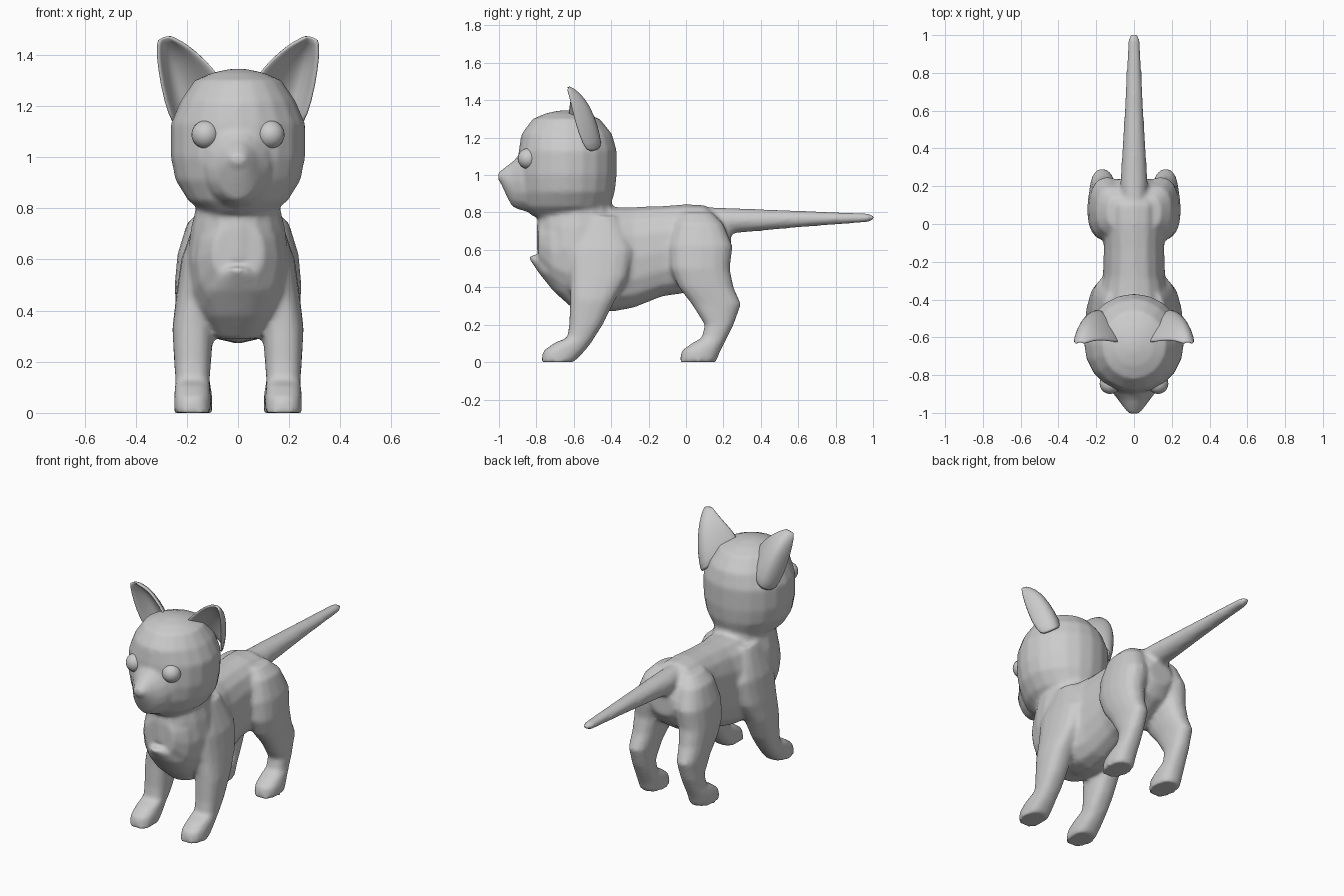
import bpy, bmesh, math
from mathutils import Vector


def loft(bm, axis, rows, n=16, p=1.0, side=1):
    """Skin rings given as (position, low, high, x_low, x_high) along 'y' or 'z'."""
    rings = []
    for t, a0, a1, x0, x1 in rows:
        ring = []
        for i in range(n):
            ang = 2 * math.pi * i / n
            c, s = math.cos(ang), math.sin(ang)
            c = math.copysign(abs(c) ** p, c)
            s = math.copysign(abs(s) ** p, s)
            x = side * ((x0 + x1) / 2 + (x1 - x0) / 2 * c)
            a = (a0 + a1) / 2 + (a1 - a0) / 2 * s
            ring.append(bm.verts.new((x, a, t) if axis == 'z' else (x, t, a)))
        rings.append(ring)
    for r, q in zip(rings, rings[1:]):
        for i in range(n):
            j = (i + 1) % n
            bm.faces.new((r[i], r[j], q[j], q[i]))
    bm.faces.new(rings[0])
    bm.faces.new(rings[-1])


def centred(rows):
    return [(t, a, b, -w, w) for t, a, b, w in rows]


def finish(bm, name):
    bmesh.ops.recalc_face_normals(bm, faces=bm.faces)
    for f in bm.faces:
        f.smooth = True
    me = bpy.data.meshes.new(name)
    bm.to_mesh(me)
    bm.free()
    ob = bpy.data.objects.new(name, me)
    bpy.context.collection.objects.link(ob)
    return ob


body = bmesh.new()

# Torso, from breast to rump
loft(body, 'y', centred([
    (-.79, .52, .74, .10), (-.72, .40, .80, .16), (-.62, .32, .83, .19),
    (-.50, .275, .83, .20), (-.39, .27, .83, .195), (-.28, .29, .83, .165),
    (-.13, .35, .835, .16), (0, .37, .845, .165), (.10, .42, .84, .165),
    (.19, .48, .78, .14), (.24, .56, .70, .08)]), p=.88)

# Neck and shoulders
loft(body, 'z', centred([
    (.42, -.70, -.34, .18), (.60, -.80, -.33, .20), (.72, -.80, -.35, .185),
    (.80, -.79, -.38, .165), (.92, -.78, -.42, .16)]))

# Chest tuft
loft(body, 'z', centred([
    (.29, -.61, -.48, .08), (.38, -.71, -.54, .12), (.48, -.79, -.60, .13),
    (.54, -.83, -.65, .09), (.57, -.85, -.68, .04)]))

# Head
loft(body, 'z', centred([
    (.78, -.82, -.46, .13), (.83, -.87, -.405, .195), (.91, -.89, -.38, .245),
    (1.0, -.90, -.37, .263), (1.13, -.895, -.37, .263), (1.22, -.88, -.395, .225),
    (1.30, -.82, -.46, .17), (1.33, -.75, -.54, .10), (1.345, -.68, -.61, .03)]), n=20)

# Muzzle and nose
loft(body, 'y', centred([
    (-.78, .79, 1.15, .17), (-.88, .81, 1.12, .125), (-.93, .83, 1.07, .085),
    (-.965, .90, 1.045, .06), (-.99, .955, 1.025, .04), (-1.005, .975, 1.01, .025)]))

# Tail
loft(body, 'y', centred([
    (.10, .70, .83, .065), (.22, .685, .825, .073), (.60, .72, .81, .05),
    (.97, .748, .795, .032), (1.003, .76, .785, .022)]), n=12)

# Front and hind legs with paws
front_leg = [
    (.78, -.58, -.36, .02, .16), (.60, -.63, -.28, .05, .222),
    (.45, -.62, -.31, .08, .243), (.33, -.62, -.38, .095, .257),
    (.20, -.625, -.445, .105, .25), (.13, -.635, -.49, .11, .245),
    (.105, -.70, -.505, .11, .247), (.06, -.765, -.54, .105, .25),
    (0, -.775, -.60, .105, .25)]
hind_leg = [
    (.80, -.02, .14, .04, .14), (.74, -.06, .20, .03, .20),
    (.62, -.09, .25, .04, .237), (.50, -.085, .235, .06, .248),
    (.40, -.04, .255, .08, .243), (.31, .03, .295, .10, .235),
    (.20, .10, .255, .11, .23), (.13, .085, .22, .11, .232),
    (.10, .03, .205, .105, .24), (.06, -.025, .185, .10, .248),
    (0, -.035, .16, .10, .248)]
for side in (1, -1):
    loft(body, 'z', front_leg, p=.8, side=side)
    loft(body, 'z', hind_leg, p=.85, side=side)

# Fuse the parts into one soft skin
cat = finish(body, "body")
fuse = cat.modifiers.new("Fuse", 'REMESH')
fuse.mode = 'VOXEL'
fuse.voxel_size = .013
fuse.use_smooth_shade = True
soft = cat.modifiers.new("Soften", 'SMOOTH')
soft.factor = .5
soft.iterations = 5

# Cupped ears: rows of inner edge, back, outer edge
ear_rows = [
    ((.06, -.63, 1.29), (.17, -.46, 1.17), (.25, -.53, 1.12)),
    ((.09, -.63, 1.345), (.215, -.475, 1.26), (.285, -.575, 1.21)),
    ((.165, -.615, 1.415), (.255, -.52, 1.37), (.31, -.61, 1.35)),
    ((.22, -.62, 1.45), (.275, -.575, 1.435), (.315, -.625, 1.42)),
    ((.265, -.635, 1.47), (.285, -.63, 1.472), (.31, -.635, 1.46))]
for side, name in ((1, "left_ear"), (-1, "right_ear")):
    bm = bmesh.new()
    grid = []
    for a, m, b in ear_rows:
        a, m, b = Vector(a), Vector(m), Vector(b)
        ctrl = 2 * m - (a + b) / 2
        row = []
        for k in range(9):
            t = k / 8
            v = a * (1 - t) ** 2 + ctrl * 2 * t * (1 - t) + b * t * t
            row.append(bm.verts.new((side * v.x, v.y, v.z)))
        grid.append(row)
    for r, q in zip(grid, grid[1:]):
        for k in range(8):
            bm.faces.new((r[k], r[k + 1], q[k + 1], q[k]))
    ear = finish(bm, name)
    shell = ear.modifiers.new("Thickness", 'SOLIDIFY')
    shell.thickness = .018
    shell.offset = 0
    sub = ear.modifiers.new("Round", 'SUBSURF')
    sub.levels = sub.render_levels = 1

# Eyes
for side, name in ((1, "left_eye"), (-1, "right_eye")):
    bm = bmesh.new()
    bmesh.ops.create_uvsphere(bm, u_segments=20, v_segments=12, radius=.055)
    bmesh.ops.translate(bm, verts=bm.verts, vec=(side * .127, -.845, 1.088))
    finish(bm, name)
